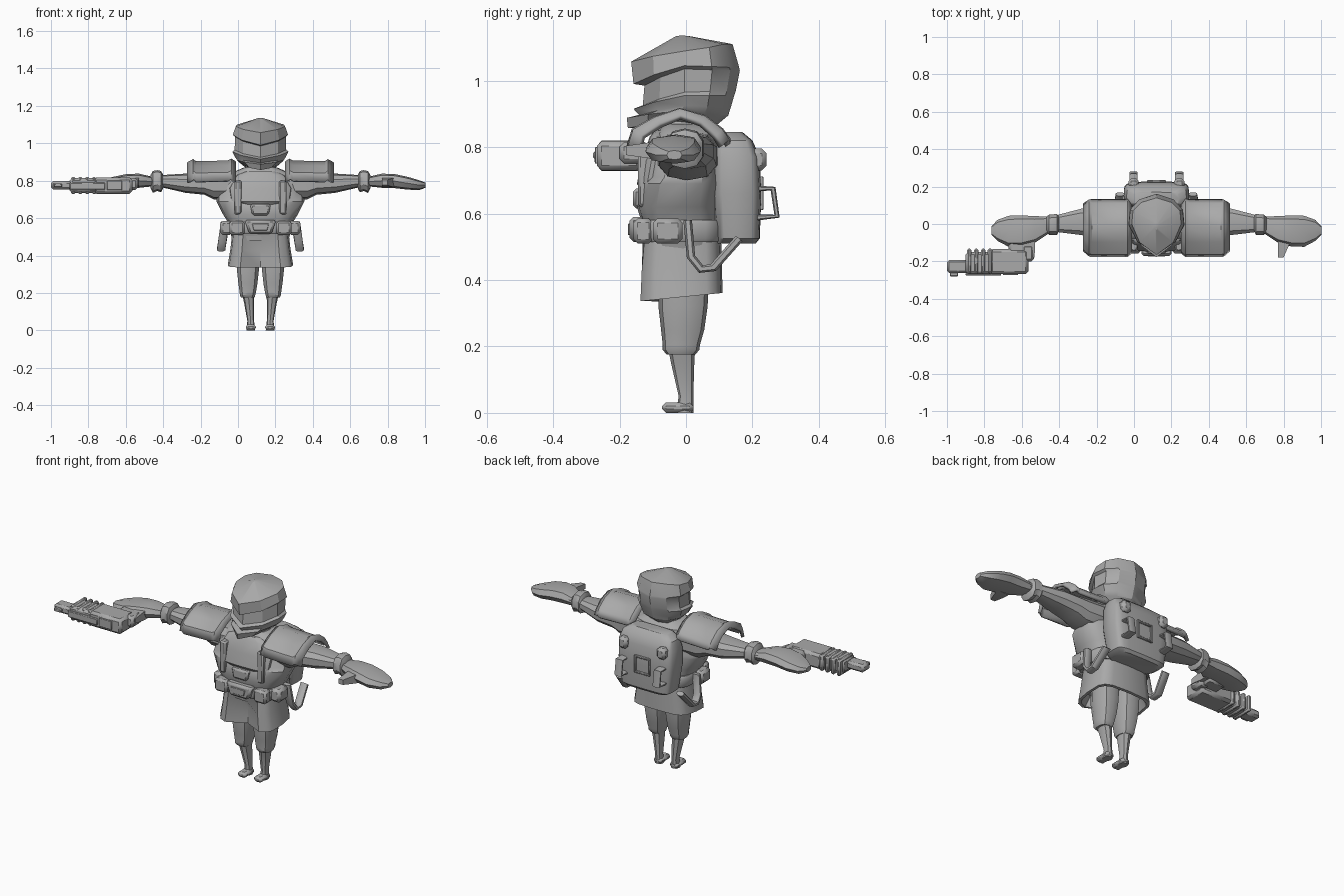
import bpy, bmesh, math
from mathutils import Vector

CX = 0.12  # the figure stands right of centre, the gun fills the left
grey = bpy.data.materials.new("plain grey")
grey.diffuse_color = (0.4, 0.4, 0.4, 1)


def finish(name, bm, angle=35, bevel=0, solid=0):
    bmesh.ops.recalc_face_normals(bm, faces=bm.faces)
    me = bpy.data.meshes.new(name)
    bm.to_mesh(me)
    bm.free()
    me.materials.append(grey)
    me.shade_smooth()
    me.set_sharp_from_angle(angle=math.radians(angle))
    ob = bpy.data.objects.new(name, me)
    bpy.context.collection.objects.link(ob)
    if solid:
        m = ob.modifiers.new("solid", 'SOLIDIFY')
        m.thickness = solid
        m.offset = -1
    if bevel:
        m = ob.modifiers.new("bevel", 'BEVEL')
        m.width = bevel
        m.segments = 1
    return ob


def skin(bm, rings):
    vs = [[bm.verts.new(p) for p in r] for r in rings]
    n = len(vs[0])
    for a, b in zip(vs, vs[1:]):
        for i in range(n):
            bm.faces.new((a[i], a[(i + 1) % n], b[(i + 1) % n], b[i]))
    bm.faces.new(vs[0])
    bm.faces.new(vs[-1])
    return bm


def loft(name, rings, axis='z', n=12, p=2.5, side=1, tilt=0, edit=None, angle=35):
    """rings: (position, min u, max u, min v, max v); u,v = x,y for z, or y,z for x."""
    out = []
    for t, u0, u1, v0, v1 in rings:
        ring = []
        for i in range(n):
            a = 2 * math.pi * i / n + math.pi / 2
            c, s = math.cos(a), math.sin(a)
            u = (u0 + u1) / 2 + (u1 - u0) / 2 * math.copysign(abs(c) ** (2 / p), c)
            v = (v0 + v1) / 2 + (v1 - v0) / 2 * math.copysign(abs(s) ** (2 / p), s)
            co = Vector((u * side, v, t + tilt * v)) if axis == 'z' else Vector((t * side, u, v))
            if edit:
                co = edit(co)
            ring.append(co + Vector((CX, 0, 0)))
        out.append(ring)
    return finish(name, skin(bmesh.new(), out), angle)


def box(name, x0, x1, y0, y1, z0, z1, bevel=0.01, taper=1.0):
    """Bevelled box; taper scales the bottom width."""
    bm = bmesh.new()
    bmesh.ops.create_cube(bm, size=1)
    for v in bm.verts:
        k = taper if v.co.z < 0 else 1
        v.co = ((x0 + x1) / 2 + v.co.x * (x1 - x0) * k,
                (y0 + y1) / 2 + v.co.y * (y1 - y0), (z0 + z1) / 2 + v.co.z * (z1 - z0))
    return finish(name, bm, bevel=bevel)


def tube(name, pts, w, h, bevel=0.0):
    """Rectangular bar along a path lying in a y-z plane."""
    pts = [Vector(p) for p in pts]
    rings = []
    for i, p in enumerate(pts):
        d = (pts[min(i + 1, len(pts) - 1)] - pts[max(i - 1, 0)]).normalized()
        x = Vector((1, 0, 0))
        nrm = d.cross(x)
        rings.append([p + x * a * w + nrm * b * h for a, b in
                      ((-1, -.5), (-.5, -1), (.5, -1), (1, -.5), (1, .5), (.5, 1), (-.5, 1), (-1, .5))])
    return finish(name, skin(bmesh.new(), rings), 40)


# Helmet: rings of front, side and back points with a recessed visor and a jutting jaw
def helmet_ring(yf, zf, w, ys, zs, yb, zb):
    half = [(0, yf, zf), (.68 * w, yf * .6 + ys * .4, zf * .5 + zs * .5), (w, ys, zs),
            (.95 * w, ys * .5 + yb * .5, zs * .5 + zb * .5), (.62 * w, yb * .82, zb), (0, yb, zb)]
    full = half + [(-x, y, z) for x, y, z in half[-2:0:-1]]
    return [(CX + x, y, z) for x, y, z in full]


helmet = [(-.03, 1.134, .01, -.01, 1.136, .01, 1.134), (-.165, 1.057, .132, .0, 1.09, .14, 1.11),
          (-.158, .99, .148, -.005, 1.045, .16, 1.04), (-.125, .985, .136, -.005, 1.035, .162, 1.03),
          (-.13, .925, .138, -.005, .965, .15, .97), (-.158, .915, .15, -.005, .955, .145, .955),
          (-.14, .895, .135, -.005, .925, .135, .92), (-.178, .888, .125, -.015, .91, .127, .895),
          (-.175, .857, .085, -.03, .88, .085, .86), (-.10, .862, .06, -.02, .872, .06, .862)]
finish("helmet", skin(bmesh.new(), [helmet_ring(*r) for r in helmet]), 30)

# Neck, torso and chest armour
loft("neck", [(.82, -.1, .1, -.09, .09), (.87, -.085, .085, -.08, .075), (.9, -.06, .06, -.06, .06)])
loft("torso", [(.48, -.15, .15, -.12, .10), (.58, -.175, .175, -.135, .10), (.62, -.2, .2, -.148, .1),
               (.69, -.235, .235, -.135, .105), (.71, -.235, .235, -.115, .1), (.78, -.21, .21, -.11, .1),
               (.84, -.16, .16, -.09, .095), (.87, -.09, .09, -.07, .07)], n=16, p=3)
loft("chest_plate", [(.67, -.11, .11, -.135, 0), (.69, -.16, .16, -.148, 0), (.76, -.17, .17, -.132, 0),
                     (.83, -.13, .13, -.11, 0), (.85, -.08, .08, -.095, 0)], n=16, p=3.5)
box("chest_pocket", CX - .055, CX + .055, -.16, -.1, .615, .675, .01, .8)

# Coat skirt with a folded-in front and an open hem
def fold(co):
    if co.y < -.09 and abs(co.x) < .03 and co.z < .48:
        co.y += .06
    return co


loft("coat_skirt", [(.53, -.15, .15, -.13, .105), (.44, -.16, .16, -.138, .108), (.35, -.175, .175, -.142, .11),
                    (.35, -.16, .16, -.128, .095), (.41, -.13, .13, -.11, .08)],
     n=16, p=4, tilt=.1, edit=fold)

# Belt and buckle
loft("belt", [(.515, -.17, .17, -.14, .11), (.525, -.175, .175, -.147, .115),
              (.57, -.18, .18, -.147, .115), (.58, -.175, .175, -.14, .11)], n=16, p=3.5)
box("belt_buckle", CX - .085, CX + .085, -.17, -.12, .515, .59, .012, .7)
box("buckle_plate", CX - .045, CX + .045, -.175, -.168, .535, .57, .002, .8)

# Backpack with rounded top
loft("backpack", [(.51, -.13, .13, .09, .21), (.525, -.155, .155, .09, .222), (.66, -.175, .175, .08, .227),
                  (.77, -.175, .175, .08, .222), (.82, -.16, .16, .09, .2), (.845, -.12, .12, .1, .17)],
     n=20, p=5)
for x0, x1, z0, z1 in ((-.05, .05, .7, .712), (-.05, .05, .61, .622), (-.05, -.038, .61, .712), (.038, .05, .61, .712)):
    box("backpack_frame", CX + x0, CX + x1, .22, .234, z0, z1, .003)

# Parts repeated on both sides
for s, label in ((-1, "right"), (1, "left")):
    def X(a, b):
        return sorted((CX + s * a, CX + s * b))

    # Trousers, calf and foot
    loft(label + "_trouser", [(.42, .005, .13, -.08, .07), (.32, .006, .128, -.083, .065), (.25, .014, .12, -.075, .055),
                              (.205, .022, .113, -.07, .042), (.19, .026, .112, -.07, .04),
                              (.175, .03, .105, -.058, .028)], n=10, side=s)
    loft(label + "_calf", [(.2, .033, .1, -.055, .028), (.15, .034, .088, -.045, .025), (.05, .034, .07, -.022, .022),
                           (.0, .028, .075, -.03, .022)], n=8, side=s)
    box(label + "_foot", *X(.025, .078), -.072, .023, 0, .032, .012)

    # Sleeve, cuff, mitten hand and thumb
    loft(label + "_sleeve", [(.12, -.09, .1, .7, .85), (.25, -.085, .095, .7, .845), (.3, -.08, .09, .725, .84),
                             (.4, -.062, .085, .735, .838), (.53, -.045, .05, .765, .83), (.62, -.035, .035, .775, .82)],
         axis='x', n=10, side=s)
    loft(label + "_cuff", [(.522, -.04, .045, .755, .835), (.532, -.062, .056, .738, .852), (.552, -.06, .054, .745, .856),
                           (.575, -.06, .052, .735, .852), (.588, -.04, .04, .76, .83)], axis='x', n=10, side=s)
    loft(label + "_hand", [(.575, -.05, .04, .77, .82), (.65, -.1, .042, .762, .838), (.72, -.12, .046, .76, .835),
                           (.79, -.122, .044, .752, .82), (.85, -.09, .022, .75, .802), (.882, -.058, -.012, .762, .79)],
         axis='x', n=8, p=2.6, side=s)
    bm = bmesh.new()
    skin(bm, [[(CX + s * (a + i * b), y, .79 + j * c) for i, j in ((-1, -1), (1, -1), (1, 1), (-1, 1))]
              for a, y, b, c in ((.69, -.07, .04, .025), (.68, -.11, .03, .024), (.665, -.18, .014, .014))])
    finish(label + "_thumb", bm)

    # Arched shoulder pad with a raised rim
    arch = [(-.183, .80), (-.168, .845), (-.1, .882), (-.02, .908), (.06, .886), (.115, .846), (.138, .815)]
    cols = [(.13, -.006, .85), (.155, .01, .97), (.175, .0, .97), (.345, -.004, .97), (.36, .008, .95), (.392, -.01, .8)]
    bm = bmesh.new()
    grid = [[bm.verts.new((CX + s * d, y * k, z + o)) for y, z in arch] for d, o, k in cols]
    for a, b in zip(grid, grid[1:]):
        for i in range(len(arch) - 1):
            q = (a[i], a[i + 1], b[i + 1], b[i])
            bm.faces.new(q if s < 0 else q[::-1])
    pad = finish(label + "_shoulder_pad", bm, solid=.018)
    if pad.data.polygons[len(pad.data.polygons) // 2].normal.z < 0:
        pad.data.flip_normals()

    # Shoulder strap, belt pouches and hanging side strap
    box(label + "_vest_strap", *X(.1, .14), -.145, -.08, .62, .8, .008)
    box(label + "_front_pouch", *X(.085, .165), -.158, -.1, .51, .585, .012)
    box(label + "_side_pouch", *X(.15, .215), -.1, -.01, .51, .585, .014)
    tube(label + "_side_strap", [(CX + s * .19, .005, .58), (CX + s * .205, .015, .47), (CX + s * .21, .045, .433),
                                 (CX + s * .21, .082, .437), (CX + s * .195, .16, .525)], .022, .013)

    # Backpack clips and carrying handles
    box(label + "_pack_clip", *X(.095, .15), .19, .243, .73, .795, .014)
    tube(label + "_pack_handle", [(CX + s * .122, .215, .675), (CX + s * .122, .262, .675), (CX + s * .122, .274, .592),
                                  (CX + s * .122, .215, .588)], .022, .009)

# Gun lying on its side in the right hand
box("gun_body", -.77, -.565, -.268, -.135, .73, .818, .014)
box("gun_fore_end", -.9, -.75, -.268, -.15, .735, .815, .014)
for i in range(4):
    box("gun_rib", -.893 + i * .037, -.868 + i * .037, -.262, -.132, .728, .82, .008)
box("gun_barrel", -1.0, -.88, -.263, -.192, .752, .798, .012)
box("gun_sight", -.985, -.94, -.28, -.255, .765, .785, .004)
box("gun_rail", -.9, -.71, -.276, -.262, .752, .79, .004)
box("gun_side_panel", -.7, -.62, -.274, -.266, .75, .8, .002)
box("gun_grip", -.67, -.55, -.18, -.06, .755, .812, .014)
box("gun_stock", -.6, -.535, -.2, -.11, .75, .815, .014)
